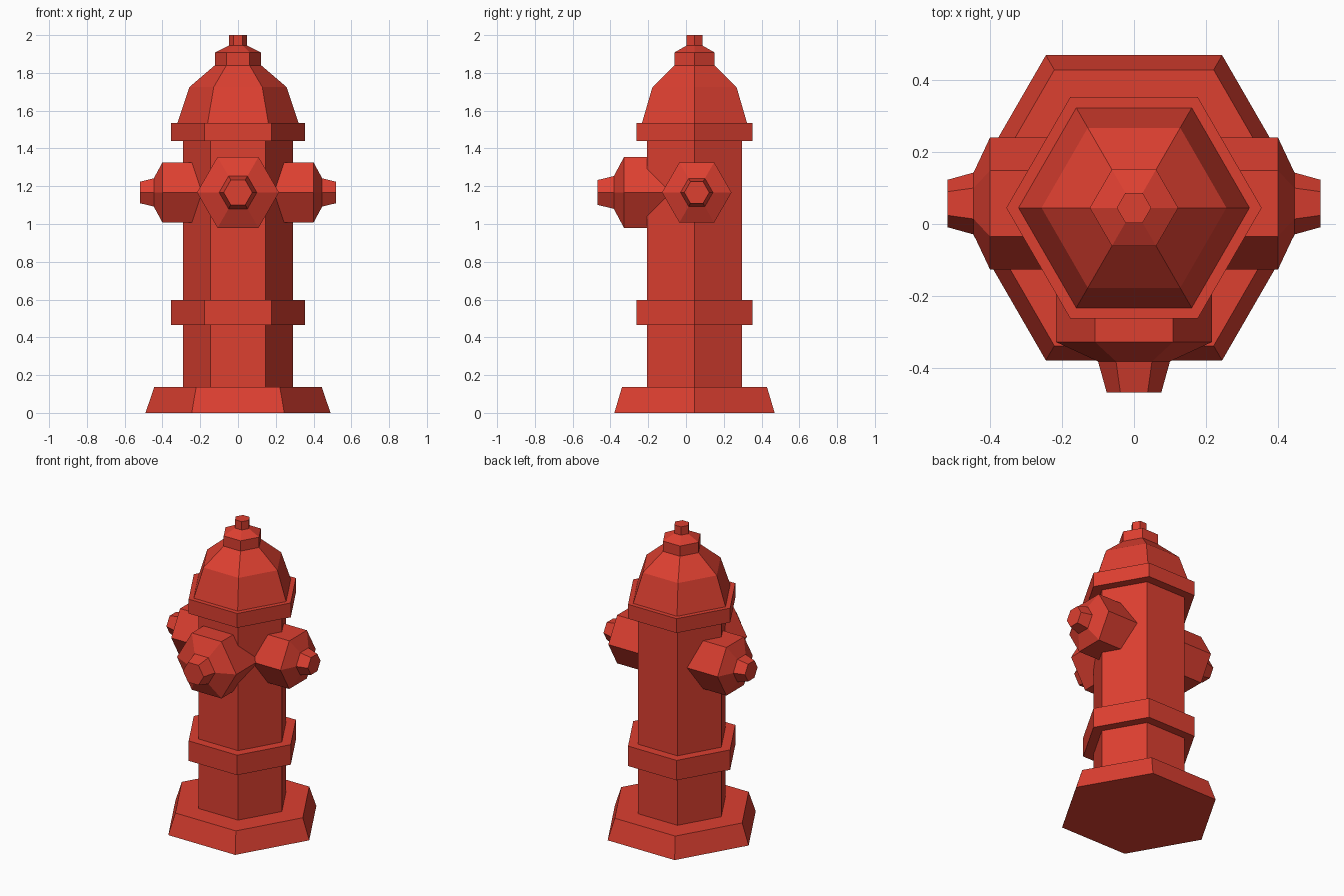
import bpy, bmesh, math
from mathutils import Matrix

if "Cube" in bpy.data.objects:
    bpy.data.objects.remove(bpy.data.objects["Cube"])

red = bpy.data.materials.new("hydrant red")
red.diffuse_color = (0.72, 0.05, 0.03, 1)
red.use_nodes = True
red.node_tree.nodes["Principled BSDF"].inputs["Base Color"].default_value = red.diffuse_color


def lathe(name, profile, matrix, sides=6):
    """Flat-faced six-sided turning of (radius, height) points, capped at both ends."""
    bm = bmesh.new()
    rings = []
    for r, h in profile:
        rings.append([bm.verts.new((r * math.cos(2 * math.pi * i / sides),
                                    r * math.sin(2 * math.pi * i / sides), h))
                      for i in range(sides)])
    for a, b in zip(rings, rings[1:]):
        for i in range(sides):
            j = (i + 1) % sides
            bm.faces.new((a[i], a[j], b[j], b[i]))
    bm.faces.new(rings[0][::-1])
    bm.faces.new(rings[-1])
    bmesh.ops.transform(bm, matrix=matrix, verts=bm.verts)
    bmesh.ops.recalc_face_normals(bm, faces=bm.faces)
    mesh = bpy.data.meshes.new(name)
    bm.to_mesh(mesh)
    bm.free()
    mesh.materials.append(red)
    ob = bpy.data.objects.new(name, mesh)
    bpy.context.collection.objects.link(ob)
    return ob


CY = 0.045      # centre line of the barrel
NZ = 1.167      # height of the nozzles
upright = Matrix.Translation((0, CY, 0))

# Flared foot, barrel and two flanges
lathe("barrel", [(0.49, 0), (0.443, 0.137), (0.29, 0.137), (0.29, 0.465),
                 (0.355, 0.465), (0.355, 0.597), (0.29, 0.597), (0.29, 1.44),
                 (0.355, 1.44), (0.355, 1.535)], upright)

# Domed bonnet with the operating nut on top
lathe("bonnet", [(0.321, 1.535), (0.257, 1.725), (0.123, 1.84), (0.123, 1.908),
                 (0.048, 1.945), (0.048, 2.0)], upright)

# Large front nozzle
lathe("front_nozzle", [(0.217, 0.0), (0.217, 0.328), (0.10, 0.382), (0.076, 0.468)],
      Matrix.Translation((0, 0, NZ)) @ Matrix.Rotation(math.pi / 2, 4, 'X'))

# Smaller side nozzles, corners pointing front and back
for side, name in ((1, "right_nozzle"), (-1, "left_nozzle")):
    lathe(name, [(0.184, 0.1), (0.184, 0.40), (0.086, 0.446), (0.066, 0.518)],
          Matrix.Translation((0, 0.057, NZ))
          @ Matrix.Rotation(side * math.pi / 2, 4, 'Y')
          @ Matrix.Rotation(math.pi / 2, 4, 'Z'))
